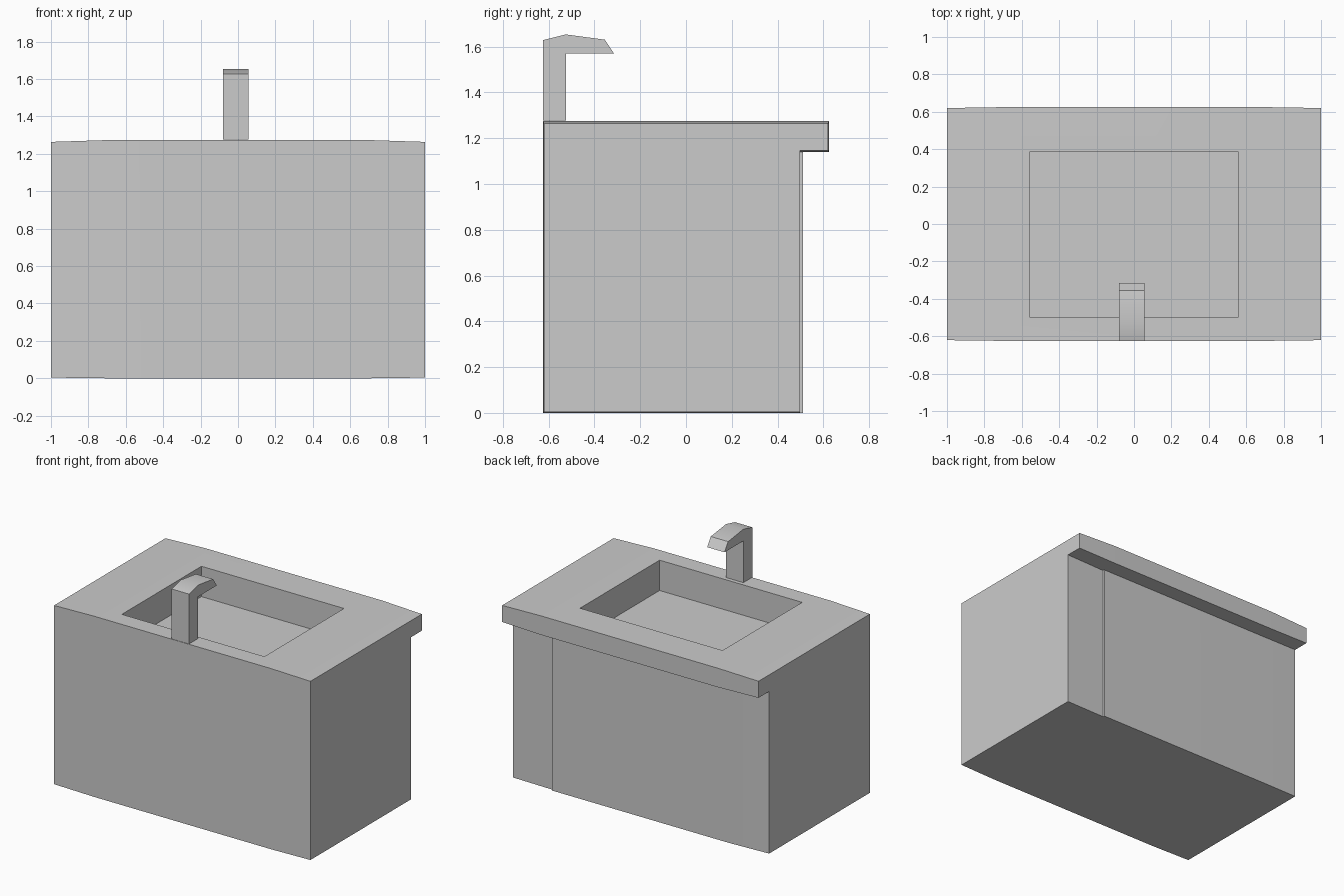
import bpy, bmesh

if "Cube" in bpy.data.objects:
    bpy.data.objects.remove(bpy.data.objects["Cube"])


def loft(name, sections):
    """Skin a chain of (x, [(y, z), ...]) outlines and cap both ends."""
    bm = bmesh.new()
    rings = [[bm.verts.new((x, y, z)) for y, z in pts] for x, pts in sections]
    n = len(rings[0])
    for a, b in zip(rings, rings[1:]):
        for i in range(n):
            j = (i + 1) % n
            bm.faces.new((a[i], a[j], b[j], b[i]))
    bm.faces.new(rings[0])
    bm.faces.new(rings[-1])
    bmesh.ops.recalc_face_normals(bm, faces=bm.faces[:])
    mesh = bpy.data.meshes.new(name)
    bm.to_mesh(mesh)
    bm.free()
    obj = bpy.data.objects.new(name, mesh)
    bpy.context.collection.objects.link(obj)
    return obj


def smooth(obj):
    bpy.ops.object.select_all(action='DESELECT')
    obj.select_set(True)
    bpy.context.view_layer.objects.active = obj
    bpy.ops.object.shade_smooth_by_angle(angle=0.5)


def side_outline(front, cab_back, lip_back, bottom, under, top):
    return [(front, bottom), (cab_back, bottom), (cab_back, under),
            (lip_back, under), (lip_back, top), (front, top)]


# Cabinet with overhanging counter lip, tapering slightly toward both ends
middle = side_outline(-0.625, 0.51, 0.625, 0.0, 1.14, 1.274)
step = side_outline(-0.625, 0.498, 0.625, 0.0, 1.14, 1.274)
end_left = side_outline(-0.621, 0.502, 0.62, 0.004, 1.147, 1.264)
end_right = side_outline(-0.621, 0.498, 0.62, 0.004, 1.147, 1.264)
cabinet = loft("sink_cabinet", [(-1, end_left), (-0.69, middle), (0.69, middle),
                                (0.6905, step), (1, end_right)])

# Basin recess cut into the counter
y0, y1, z0, z1 = -0.5, 0.387, 1.06, 1.5
box = [(y0, z0), (y1, z0), (y1, z1), (y0, z1)]
cutter = loft("basin_cutter", [(-0.556, box), (0.556, box)])
cutter.hide_render = True
mod = cabinet.modifiers.new("basin", 'BOOLEAN')
mod.operation = 'DIFFERENCE'
mod.solver = 'EXACT'
mod.object = cutter
bpy.context.view_layer.objects.active = cabinet
bpy.ops.object.modifier_apply(modifier=mod.name)
bpy.data.objects.remove(cutter)
smooth(cabinet)

# Angular tap with spout reaching over the basin
tap_outline = [(-0.625, 1.276), (-0.525, 1.276), (-0.525, 1.57), (-0.315, 1.57),
               (-0.355, 1.63), (-0.525, 1.653), (-0.625, 1.628)]
tap = loft("tap", [(-0.08, tap_outline), (0.055, tap_outline)])
smooth(tap)
